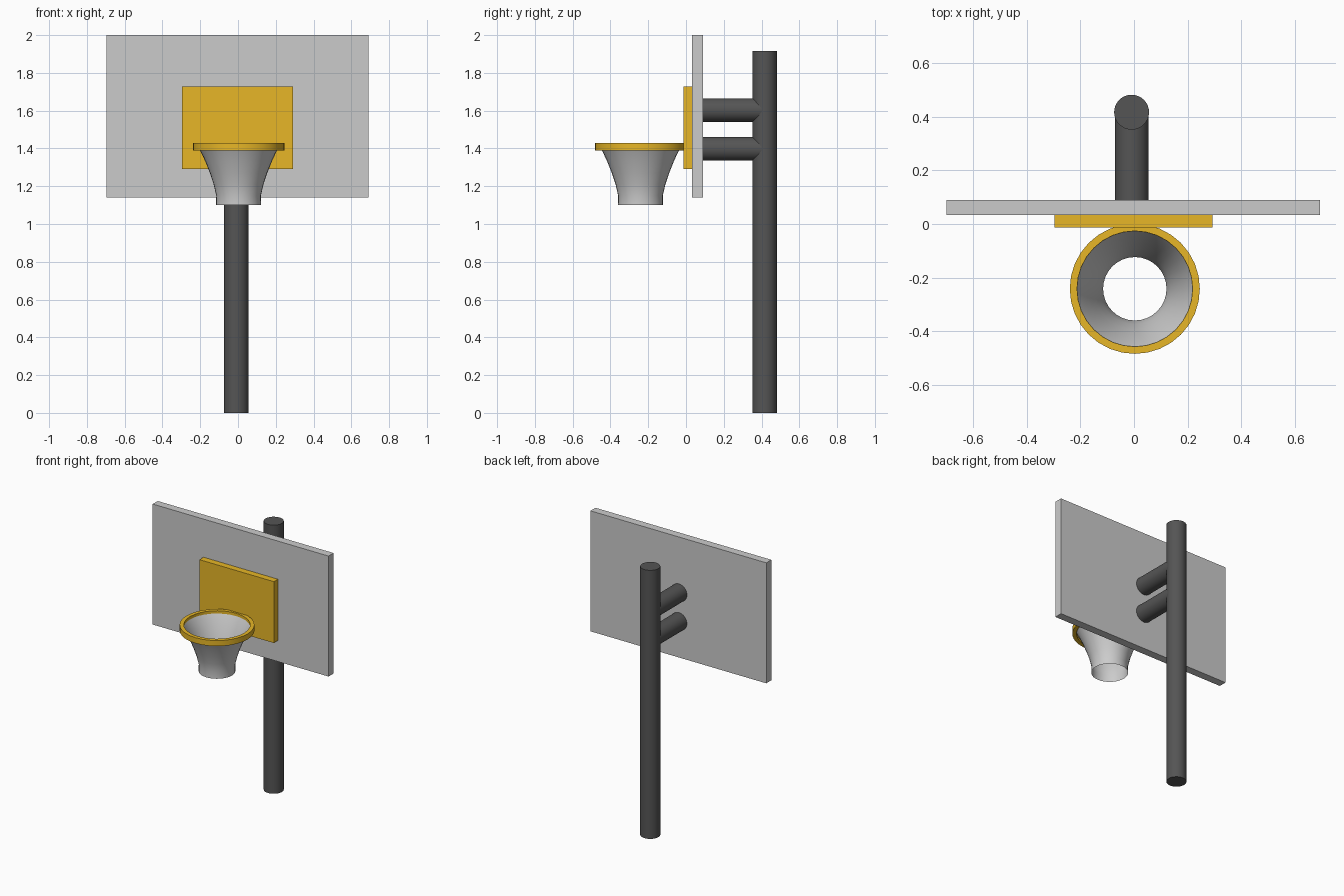
import bpy, math

if "Cube" in bpy.data.objects:
    bpy.data.objects.remove(bpy.data.objects["Cube"])

def material(name, color):
    m = bpy.data.materials.new(name)
    m.diffuse_color = color
    m.use_nodes = True
    m.node_tree.nodes["Principled BSDF"].inputs["Base Color"].default_value = m.diffuse_color
    return m

orange = material("orange", (0.80, 0.47, 0.02, 1))
dark = material("dark_metal", (0.09, 0.09, 0.09, 1))

def smooth(ob):
    bpy.ops.object.select_all(action='DESELECT')
    ob.select_set(True)
    bpy.context.view_layer.objects.active = ob
    bpy.ops.object.shade_smooth_by_angle(angle=math.radians(35))

def box(name, x, y, z, mat=None):
    """Box from (min, max) pairs."""
    bpy.ops.mesh.primitive_cube_add(size=1, location=[sum(p) / 2 for p in (x, y, z)])
    ob = bpy.context.object
    ob.name = name
    ob.scale = [p[1] - p[0] for p in (x, y, z)]
    bpy.ops.object.transform_apply(location=False, rotation=False, scale=True)
    if mat:
        ob.data.materials.append(mat)

def tube(name, radius, length, loc, rot=(0, 0, 0)):
    bpy.ops.mesh.primitive_cylinder_add(vertices=32, radius=radius, depth=length,
                                        location=loc, rotation=rot)
    ob = bpy.context.object
    ob.name = name
    ob.data.materials.append(dark)
    smooth(ob)

def lathe(name, profile, center, closed=False, mat=None, sides=32):
    """Spin (radius, z) points about a vertical axis."""
    n = len(profile)
    verts = [(r * math.cos(2 * math.pi * i / sides), r * math.sin(2 * math.pi * i / sides), z)
             for i in range(sides) for r, z in profile]
    faces = []
    for i in range(sides):
        a, b = i * n, (i + 1) % sides * n
        for j in range(n if closed else n - 1):
            k = (j + 1) % n
            faces.append((a + j, b + j, b + k, a + k))
    me = bpy.data.meshes.new(name)
    me.from_pydata(verts, [], faces)
    ob = bpy.data.objects.new(name, me)
    ob.location = center
    bpy.context.collection.objects.link(ob)
    if mat:
        me.materials.append(mat)
    smooth(ob)

# Backboard and target panel
box("backboard", (-0.697, 0.692), (0.033, 0.09), (1.14, 2.0))
box("target_panel", (-0.296, 0.292), (-0.013, 0.033), (1.29, 1.728), orange)

# Pole and the two arms that carry the board
tube("pole", 0.065, 1.917, (-0.009, 0.416, 0.9585))
for name, z in (("lower_arm", 1.398), ("upper_arm", 1.603)):
    tube(name, 0.0625, 0.325, (-0.008, 0.2475, z), (math.pi / 2, 0, 0))

# Rim with a square section, and the open net below it
hoop = (0.003, -0.241, 0)
lathe("rim", [(0.215, 1.39), (0.242, 1.39), (0.242, 1.43), (0.215, 1.43)],
      hoop, closed=True, mat=orange)
lathe("net", [(0.119, 1.10), (0.118, 1.15), (0.132, 1.21), (0.152, 1.27),
              (0.178, 1.335), (0.204, 1.39), (0.215, 1.41)], hoop)
